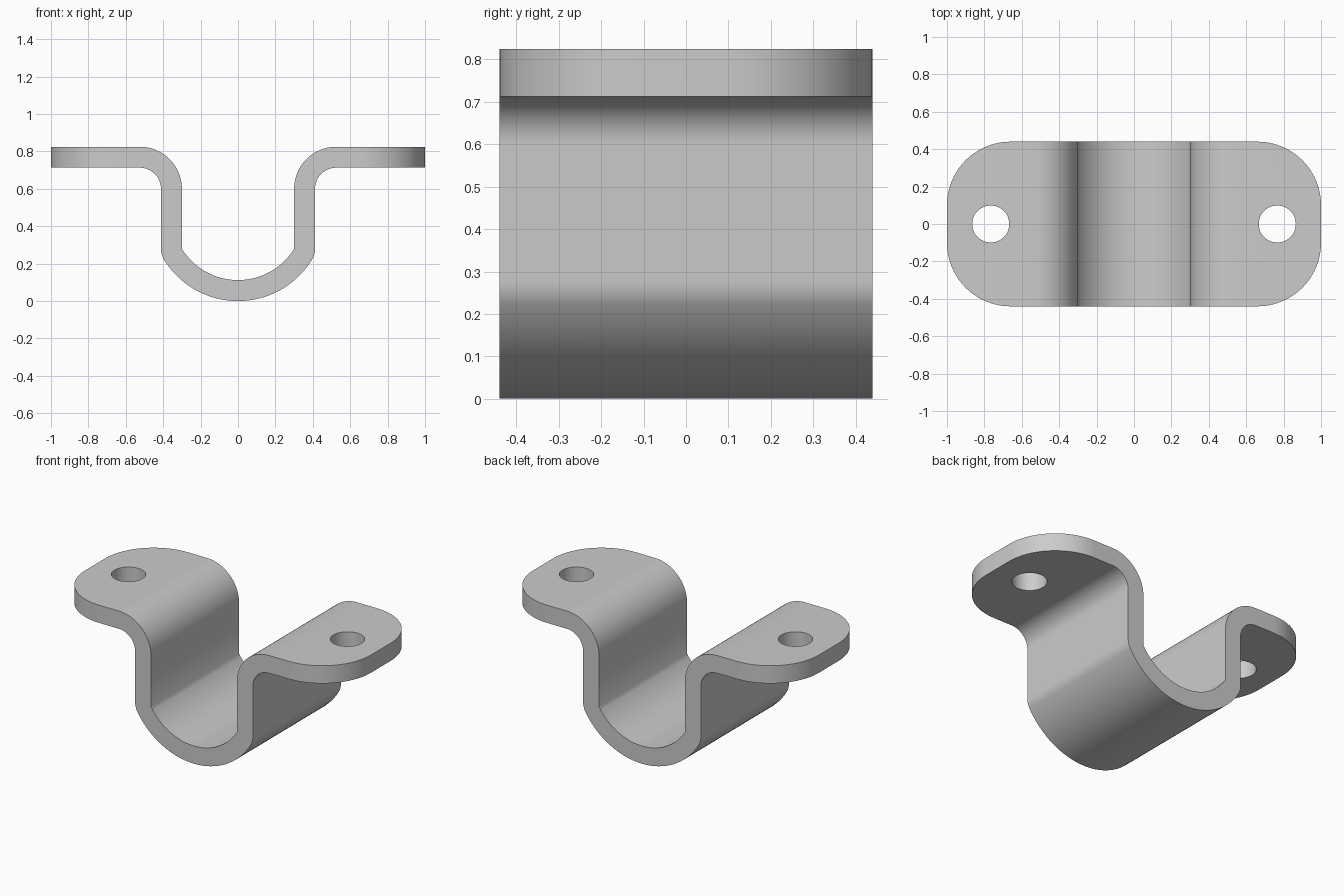
import bpy
import bmesh
from math import sin, cos, radians, degrees, atan2
from mathutils import Vector

if "Cube" in bpy.data.objects:
    bpy.data.objects.remove(bpy.data.objects["Cube"])

# Main dimensions
THICK = 0.112
HALF_DEPTH = 0.44
WALL = 0.30            # inner face of each upright wall
TOP = 0.825
BEND = 0.225           # outer radius of the flange bend
CRADLE = 0.352         # inner radius of the curved bottom
CORNER = 0.34          # plan radius of the flange ends
HOLE_X, HOLE_R = 0.766, 0.099

steel = bpy.data.materials.new("plain grey steel")
steel.use_nodes = True
grey = (0.6, 0.6, 0.6, 1)
steel.diffuse_color = grey
steel.node_tree.nodes["Principled BSDF"].inputs["Base Color"].default_value = grey


def arc(centre, radius, start, end, steps=16):
    """Points on a circle, angles in degrees."""
    angles = [radians(start + (end - start) * i / steps) for i in range(steps + 1)]
    return [Vector((centre[0] + radius * cos(a), centre[1] + radius * sin(a))) for a in angles]


def prism(name, outline, axis, low, high):
    """Extrude a closed outline along y or z."""
    bm = bmesh.new()
    place = (lambda p: (p.x, low, p.y)) if axis == "y" else (lambda p: (p.x, p.y, low))
    face = bm.faces.new([bm.verts.new(place(p)) for p in outline])
    moved = bmesh.ops.extrude_face_region(bm, geom=[face])["geom"]
    shift = Vector((0, high - low, 0)) if axis == "y" else Vector((0, 0, high - low))
    bmesh.ops.translate(bm, vec=shift, verts=[g for g in moved if isinstance(g, bmesh.types.BMVert)])
    bmesh.ops.recalc_face_normals(bm, faces=bm.faces)
    mesh = bpy.data.meshes.new(name)
    bm.to_mesh(mesh)
    bm.free()
    mesh.materials.append(steel)
    obj = bpy.data.objects.new(name, mesh)
    bpy.context.collection.objects.link(obj)
    return obj


def cut(target, cutter, operation):
    """Apply a boolean and discard its cutter."""
    cutter.hide_render = True
    mod = target.modifiers.new("cut", "BOOLEAN")
    mod.operation, mod.solver, mod.object = operation, "EXACT", cutter
    bpy.context.view_layer.objects.active = target
    bpy.ops.object.modifier_apply(modifier=mod.name)
    bpy.data.objects.remove(cutter)


# Bent strip section, right half from the centre line outwards
cradle_z = THICK + CRADLE
fold_x = WALL
fold_z = cradle_z - (CRADLE ** 2 - fold_x ** 2) ** 0.5
fold = degrees(atan2(fold_z - cradle_z, fold_x))
bend_c = (WALL + BEND, TOP - BEND)

upper = arc((0, cradle_z), CRADLE, -90, fold)
upper += arc(bend_c, BEND, 180, 90, 20) + [Vector((1, TOP))]
lower = arc((0, cradle_z), CRADLE + THICK, -90, fold)
lower += arc((fold_x, fold_z), THICK, fold, 0, 8)[1:]
lower += arc(bend_c, BEND - THICK, 180, 90, 20) + [Vector((1, TOP - THICK))]


def mirrored(points):
    return [Vector((-p.x, p.y)) for p in reversed(points[1:])] + points


section = mirrored(upper) + mirrored(lower)[::-1]
bracket = prism("saddle_bracket", section, "y", -HALF_DEPTH, HALF_DEPTH)

# Rounded flange ends
cx, cy = 1 - CORNER, HALF_DEPTH - CORNER
plan = []
for sx, sy, start in ((1, 1, 0), (-1, 1, 90), (-1, -1, 180), (1, -1, 270)):
    plan += arc((sx * cx, sy * cy), CORNER, start, start + 90, 24)
cut(bracket, prism("plan_cutter", plan, "z", -0.2, 1.2), "INTERSECT")

# Screw holes
for side in (-1, 1):
    ring = arc((side * HOLE_X, 0), HOLE_R, 0, 360, 48)[:-1]
    cut(bracket, prism("hole_cutter", ring, "z", 0.5, 1.2), "DIFFERENCE")

# Smooth bends, sharp rims
bpy.ops.object.select_all(action="DESELECT")
bracket.select_set(True)
bpy.context.view_layer.objects.active = bracket
bpy.ops.object.shade_smooth_by_angle(angle=radians(40))
